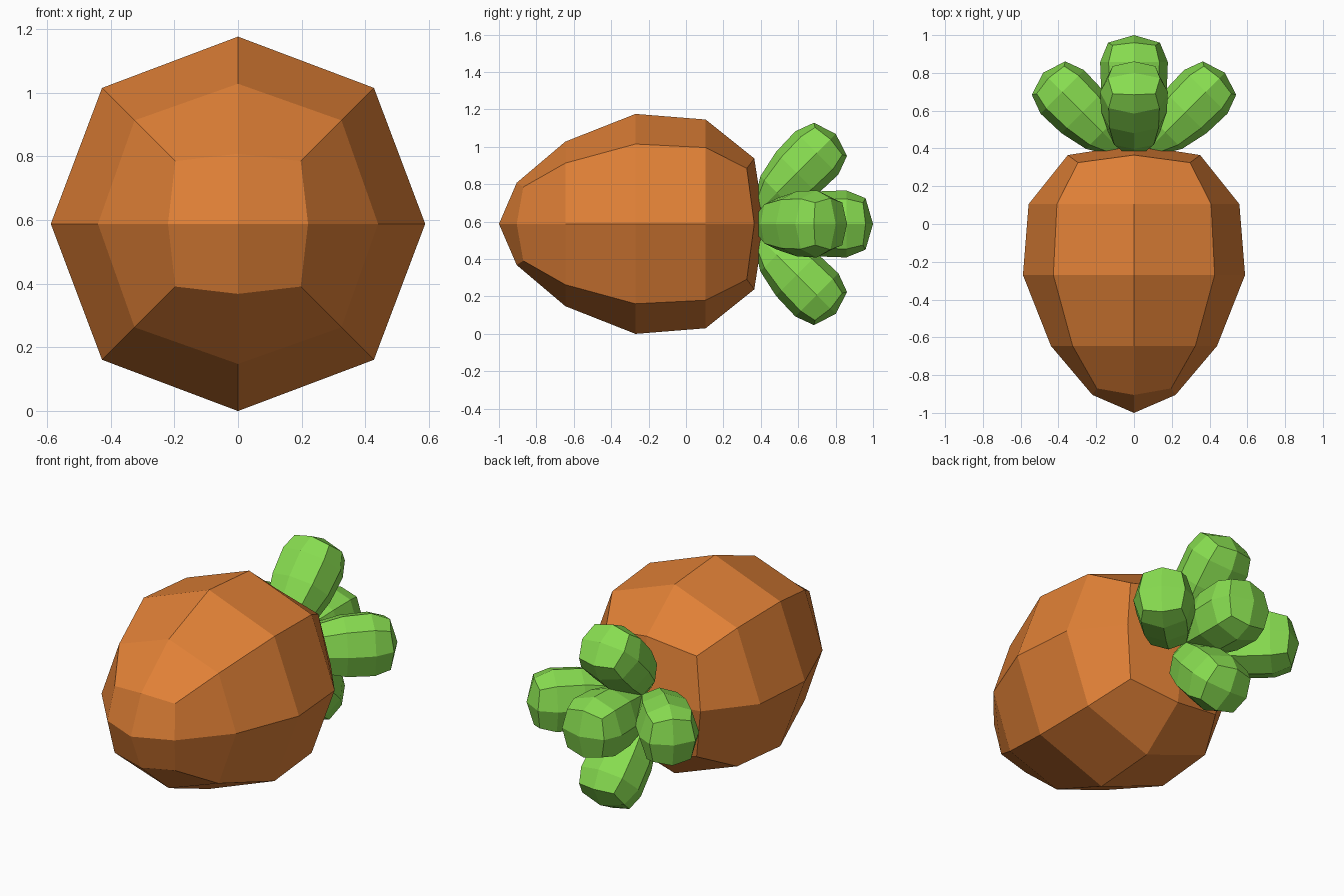
import bpy, bmesh
from math import radians
from mathutils import Matrix

if "Cube" in bpy.data.objects:
    bpy.data.objects.remove(bpy.data.objects["Cube"])

ZC = 0.588  # height of the carrot's long axis


def material(name, rgb):
    m = bpy.data.materials.new(name)
    m.diffuse_color = (*rgb, 1)
    m.use_nodes = True
    m.node_tree.nodes["Principled BSDF"].inputs["Base Color"].default_value = m.diffuse_color
    return m


def loft(name, start, rings, end, mat, matrix, sx=1, sz=1):
    """Eight-sided form along y with quad caps; ring = (y_mid, r_mid, y_corner, corner offset)."""
    bm = bmesh.new()
    dirs = [(1, 0), (1, 1), (0, 1), (-1, 1), (-1, 0), (-1, -1), (0, -1), (1, -1)]
    loops = []
    for ym, rm, yc, c in rings:
        loop = []
        for i, (dx, dz) in enumerate(dirs):
            r, y = (c, yc) if i % 2 else (rm, ym)
            loop.append(bm.verts.new((dx * r * sx, y, dz * r * sz)))
        loops.append(loop)
    for a, b in zip(loops, loops[1:]):
        for i in range(8):
            j = (i + 1) % 8
            bm.faces.new((a[i], a[j], b[j], b[i]))
    # each cap is four quads around a centre point
    for y, loop in ((start, loops[0]), (end, loops[-1])):
        centre = bm.verts.new((0, y, 0))
        for i in range(0, 8, 2):
            bm.faces.new((centre, loop[i], loop[i + 1], loop[(i + 2) % 8]))
    bmesh.ops.recalc_face_normals(bm, faces=bm.faces)
    me = bpy.data.meshes.new(name)
    bm.to_mesh(me)
    bm.free()
    me.materials.append(mat)
    ob = bpy.data.objects.new(name, me)
    ob.matrix_world = matrix
    bpy.context.collection.objects.link(ob)
    return ob


orange = material("orange", (0.74, 0.215, 0.037))
green = material("green", (0.245, 0.72, 0.08))

# root
root_rings = [
    (-0.905, 0.22, -0.87, 0.197),
    (-0.645, 0.44, -0.645, 0.325),
    (-0.27, 0.588, -0.27, 0.427),
    (0.105, 0.558, 0.105, 0.408),
    (0.365, 0.35, 0.325, 0.297),
]
loft("carrot_root", -1.0, root_rings, 0.42, orange, Matrix.Translation((0, 0, ZC)))

# leaves: one straight back, four splayed outwards
leaf_rings = [
    (0.12, 0.055, 0.125, 0.046),
    (0.235, 0.125, 0.235, 0.095),
    (0.385, 0.158, 0.385, 0.118),
    (0.537, 0.163, 0.537, 0.122),
    (0.64, 0.125, 0.626, 0.103),
]
base = Matrix.Translation((0, 0.32, ZC))
loft("leaf_centre", 0.08, leaf_rings, 0.68, green, base, 1.1, 1.1)
for name, spin in (("top", 0), ("right", 90), ("bottom", 180), ("left", 270)):
    turn = Matrix.Rotation(radians(spin), 4, 'Y') @ Matrix.Rotation(radians(45), 4, 'X')
    loft("leaf_" + name, 0.08, leaf_rings, 0.68, green, base @ turn, 1.1, 1.0)
